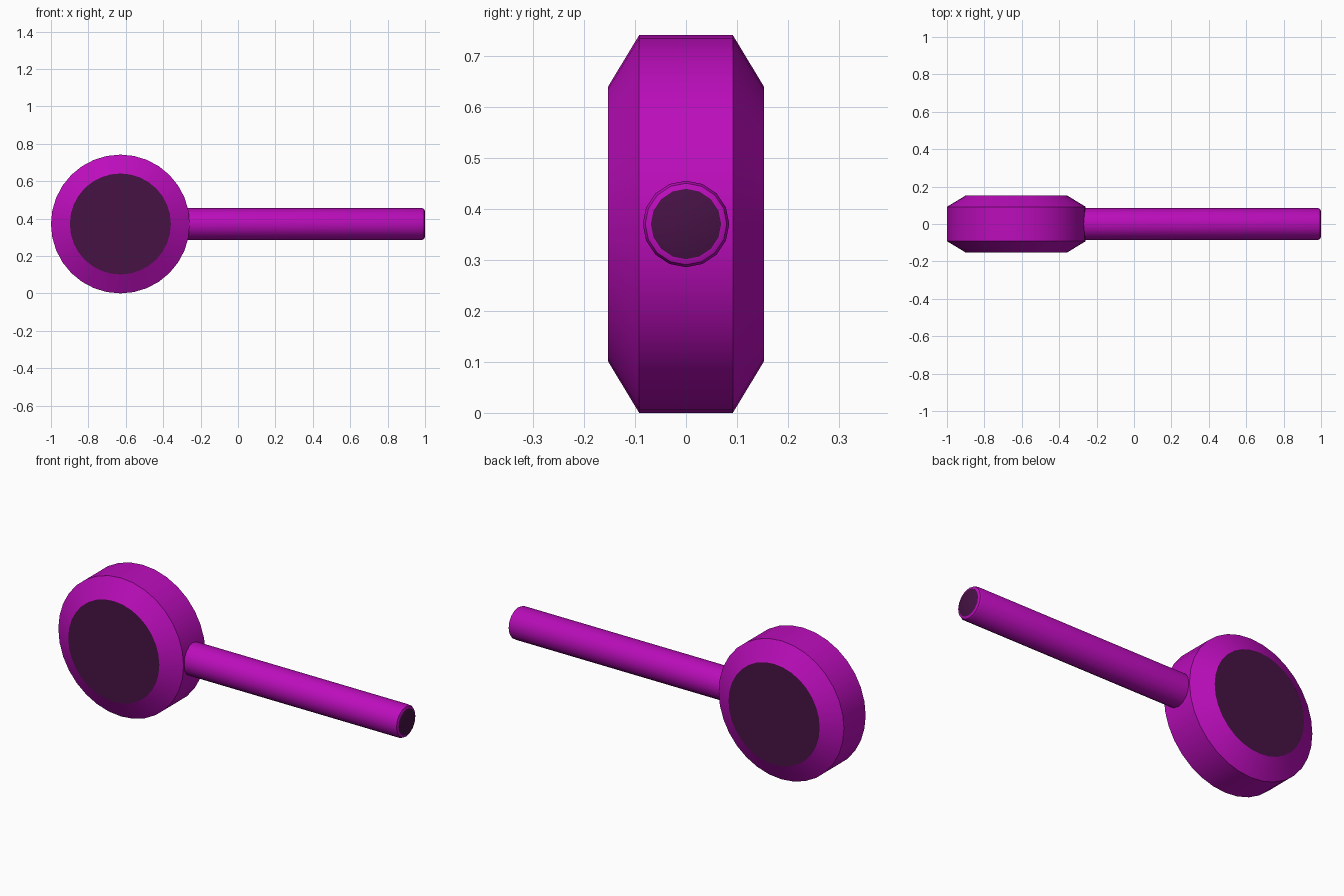
import bpy, bmesh, math
from mathutils import Matrix

if "Cube" in bpy.data.objects:
    bpy.data.objects.remove(bpy.data.objects["Cube"])


def material(name, rgb):
    m = bpy.data.materials.new(name)
    m.diffuse_color = (*rgb, 1.0)
    m.use_nodes = True
    m.node_tree.nodes["Principled BSDF"].inputs["Base Color"].default_value = m.diffuse_color
    return m


purple = material("purple", (0.50, 0.004, 0.50))
dark = material("dark plum", (0.062, 0.006, 0.060))


def lathe(name, profile, sides, matrix, dark_ends):
    """Turn (radius, height) points round z, cap both ends, then place."""
    bm = bmesh.new()
    rings = []
    for r, h in profile:
        rings.append([bm.verts.new((r * math.cos(2 * math.pi * i / sides),
                                    r * math.sin(2 * math.pi * i / sides), h))
                      for i in range(sides)])
    for a, b in zip(rings, rings[1:]):
        for i in range(sides):
            j = (i + 1) % sides
            bm.faces.new((a[i], a[j], b[j], b[i]))
    for ring in (rings[0][::-1], rings[-1]):
        cap = bm.faces.new(ring)
        cap.material_index = 1 if dark_ends else 0
    bm.transform(matrix)
    bmesh.ops.recalc_face_normals(bm, faces=bm.faces[:])
    mesh = bpy.data.meshes.new(name)
    bm.to_mesh(mesh)
    bm.free()
    mesh.materials.append(purple)
    mesh.materials.append(dark)
    obj = bpy.data.objects.new(name, mesh)
    bpy.context.collection.objects.link(obj)
    bpy.ops.object.select_all(action='DESELECT')
    bpy.context.view_layer.objects.active = obj
    obj.select_set(True)
    bpy.ops.object.shade_smooth_by_angle(angle=math.radians(30))
    return obj


R = 0.371

# round chamfered head, axis along y, dark flat faces front and back
lathe("head", [(0.270, -0.153), (R, -0.092), (R, 0.092), (0.270, 0.153)], 32,
      Matrix.Translation((-0.629, 0, R)) @ Matrix.Rotation(math.pi / 2, 4, 'X')
      @ Matrix.Rotation(math.pi / 2, 4, 'Z'), True)

# straight handle along x with an eased, dark end
lathe("handle", [(0.085, -0.40), (0.085, 0.984), (0.080, 0.995), (0.069, 1.0)], 16,
      Matrix.Translation((0, 0, R)) @ Matrix.Rotation(math.pi / 2, 4, 'Y'), True)
